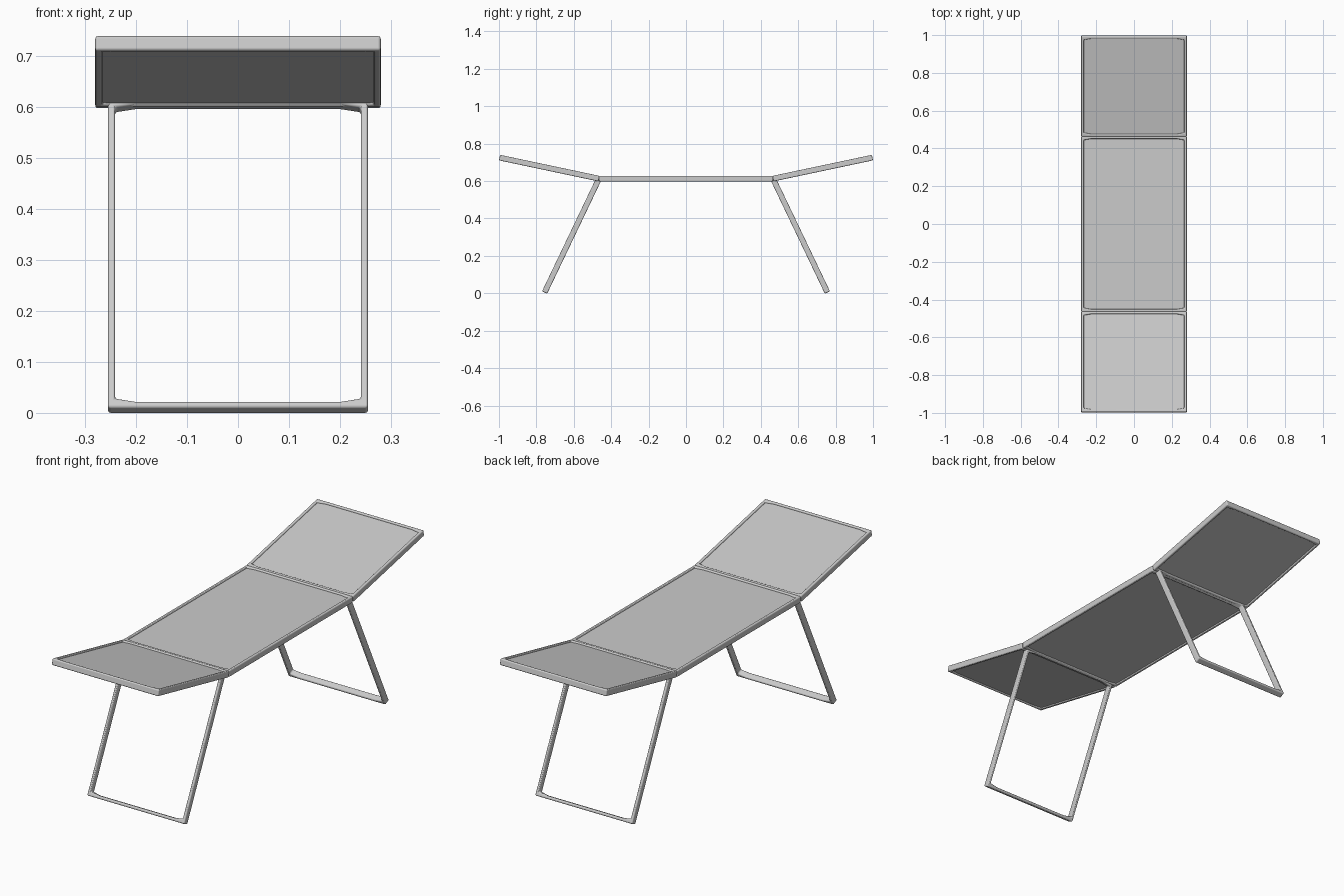
import bpy, bmesh
from mathutils import Vector, Matrix

if "Cube" in bpy.data.objects:
    bpy.data.objects.remove(bpy.data.objects["Cube"])

RAIL = 0.014    # rail width in the plane of the frame
DEPTH = 0.03    # rail depth across the frame


def place(obj, a, b):
    """Lay an object (x across, local y along) between two (y, z) points."""
    along = Vector((0, b[0] - a[0], b[1] - a[1])).normalized()
    across = Vector((1, 0, 0))
    normal = across.cross(along)
    rot = Matrix((across, along, normal)).transposed().to_4x4()
    mid = Vector((0, (a[0] + b[0]) / 2, (a[1] + b[1]) / 2))
    obj.matrix_world = Matrix.Translation(mid) @ rot


def new_object(name, bm):
    bmesh.ops.recalc_face_normals(bm, faces=bm.faces)
    mesh = bpy.data.meshes.new(name)
    bm.to_mesh(mesh)
    bm.free()
    obj = bpy.data.objects.new(name, mesh)
    bpy.context.collection.objects.link(obj)
    return obj


def frame(name, a, b, w):
    """Closed rectangular loop of flat rounded tube, half width w."""
    l = (Vector(b) - Vector(a)).length / 2
    t, k, h = RAIL, w - 0.055, DEPTH / 2
    outer = [(-w, l), (-k, l), (k, l), (w, l)]
    inner = [(t - w, l - 1.5 * t), (-k, l - t), (k, l - t), (w - t, l - 1.5 * t)]
    outer += [(-x, -y) for x, y in outer]
    inner += [(-x, -y) for x, y in inner]
    bm = bmesh.new()
    rings = [[bm.verts.new((x, y, z)) for x, y in pts]
             for pts, z in ((outer, h), (inner, h), (inner, -h), (outer, -h))]
    n = len(outer)
    for r in range(4):
        p, q = rings[r], rings[(r + 1) % 4]
        for i in range(n):
            j = (i + 1) % n
            bm.faces.new((p[i], p[j], q[j], q[i]))
    obj = new_object(name, bm)
    bev = obj.modifiers.new("round", 'BEVEL')
    bev.width = 0.006
    bev.segments = 4
    bev.limit_method = 'ANGLE'
    for f in obj.data.polygons:
        f.use_smooth = True
    bev.harden_normals = True
    place(obj, a, b)


def fabric(name, a, b, w):
    """Thin panel stretched inside a frame."""
    l = (Vector(b) - Vector(a)).length
    bm = bmesh.new()
    bmesh.ops.create_cube(bm, size=1)
    bmesh.ops.scale(bm, verts=bm.verts,
                    vec=(2 * w - RAIL, l - RAIL, 0.018))
    place(new_object(name, bm), a, b)


HINGE, END, FOOT = (0.465, 0.613), (0.997, 0.7255), (0.756, 0.0044)

# seat section
seat_front = (-HINGE[0], HINGE[1])
frame("seat_frame", seat_front, HINGE, 0.28)
fabric("seat_fabric", seat_front, HINGE, 0.28)

# raised end sections and leg loops, mirrored front to back
for side, s in (("front", -1), ("back", 1)):
    hinge, end, foot = [(s * y, z) for y, z in (HINGE, END, FOOT)]
    a, b = (hinge, end) if s > 0 else (end, hinge)
    frame(side + "_section_frame", a, b, 0.28)
    fabric(side + "_section_fabric", a, b, 0.28)
    frame(side + "_leg", hinge, foot, 0.255)
